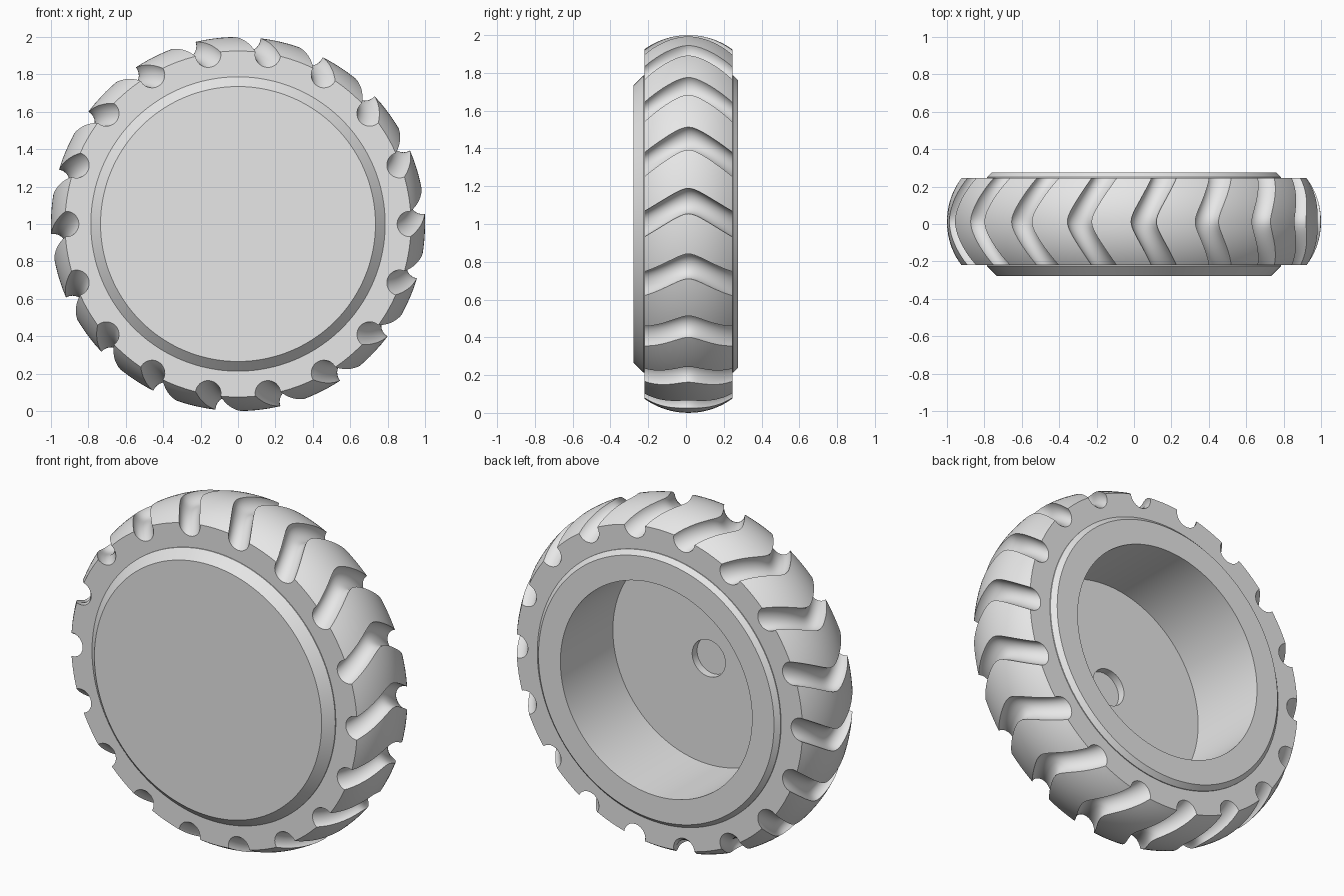
import bpy, bmesh, math
from mathutils import Vector, Matrix

if "Cube" in bpy.data.objects:
    bpy.data.objects.remove(bpy.data.objects["Cube"], do_unlink=True)

# Main dimensions: the axle runs along y at the height of AXLE
AXLE = Vector((0, 0, 1))
FRONT, BACK = -0.22, 0.245          # tyre side walls
MID, HALF = (FRONT + BACK) / 2, (BACK - FRONT) / 2
EDGE_R, CROWN = 0.925, 0.075        # shoulder radius and tread bulge
GROOVES, GROOVE_R, SWEEP = 18, 0.068, math.radians(7)
ARC_R = (HALF ** 2 + CROWN ** 2) / (2 * CROWN)

grey = bpy.data.materials.new("plain grey")
grey.use_nodes = True
grey.diffuse_color = (0.8, 0.8, 0.8, 1)
grey.node_tree.nodes["Principled BSDF"].inputs["Base Color"].default_value = (0.8, 0.8, 0.8, 1)


def tread_radius(y):
    """Outer radius of the rounded tread at a given y."""
    d = min(abs(y - MID), HALF)
    return EDGE_R + CROWN - ARC_R + math.sqrt(ARC_R ** 2 - d ** 2)


def make_object(name, bm):
    bmesh.ops.recalc_face_normals(bm, faces=bm.faces)
    mesh = bpy.data.meshes.new(name)
    bm.to_mesh(mesh)
    bm.free()
    mesh.materials.append(grey)
    obj = bpy.data.objects.new(name, mesh)
    bpy.context.collection.objects.link(obj)
    return obj


def lathe(name, profile, steps):
    """Turn a (radius, y) profile around the axle."""
    bm = bmesh.new()
    verts = [bm.verts.new(AXLE + Vector((r, y, 0))) for r, y in profile]
    edges = [bm.edges.new(pair) for pair in zip(verts, verts[1:])]
    bmesh.ops.spin(bm, geom=verts + edges, cent=AXLE, axis=(0, 1, 0),
                   angle=math.tau, steps=steps)
    bmesh.ops.remove_doubles(bm, verts=bm.verts, dist=0.0002)
    return make_object(name, bm)


def groove_angle(y):
    """Softened V that leads at the middle of the tread."""
    soft = 0.2
    u = min(abs(y - MID) / HALF, 1)
    span = math.sqrt(1 + soft ** 2) - soft
    return SWEEP * (1 - (math.sqrt(u * u + soft ** 2) - soft) / span)


def add_groove(bm, start, sides=32, slices=28):
    """Round bar following the V across the tread."""
    ys = [FRONT - 0.1] + [FRONT + (BACK - FRONT) * i / slices
                          for i in range(slices + 1)] + [BACK + 0.1]
    rings = []
    for y in ys:
        turn = Matrix.Rotation(-(start + groove_angle(y)), 3, 'Y')
        centre = tread_radius(y) - 0.006
        ring = []
        for k in range(sides):
            a = math.tau * (k + 0.5) / sides
            p = Vector((centre + GROOVE_R * math.cos(a), y, GROOVE_R * math.sin(a)))
            ring.append(bm.verts.new(AXLE + turn @ p))
        rings.append(ring)
    for r0, r1 in zip(rings, rings[1:]):
        for k in range(sides):
            n = (k + 1) % sides
            bm.faces.new((r0[k], r0[n], r1[n], r1[k]))
    bm.faces.new(rings[0])
    bm.faces.new(rings[-1])


# Wheel solid: closed front disc, bulged tread, deep rear bore, blind axle hole
tread = []
for i in range(21):
    y = FRONT + (BACK - FRONT) * i / 20
    tread.append((tread_radius(y), y))
profile = [(0, -0.277), (0.735, -0.277), (0.787, -0.225), (0.787, FRONT)]
profile += tread
profile += [(0.787, BACK), (0.787, 0.25), (0.762, 0.275), (0.62, 0.275),
            (0.62, -0.21), (0.107, -0.21), (0.107, -0.255), (0, -0.255)]
wheel = lathe("treaded_wheel", profile, 144)

# Tread grooves
bm = bmesh.new()
for i in range(GROOVES):
    add_groove(bm, math.tau * i / GROOVES)
cutter = make_object("groove_cutter", bm)
cutter.hide_render = True

cut = wheel.modifiers.new("grooves", 'BOOLEAN')
cut.operation = 'DIFFERENCE'
cut.solver = 'EXACT'
cut.object = cutter

bpy.ops.object.select_all(action='DESELECT')
wheel.select_set(True)
bpy.context.view_layer.objects.active = wheel
bpy.ops.object.modifier_apply(modifier=cut.name)
bpy.data.objects.remove(cutter, do_unlink=True)
bpy.ops.object.shade_smooth_by_angle(angle=math.radians(30))
